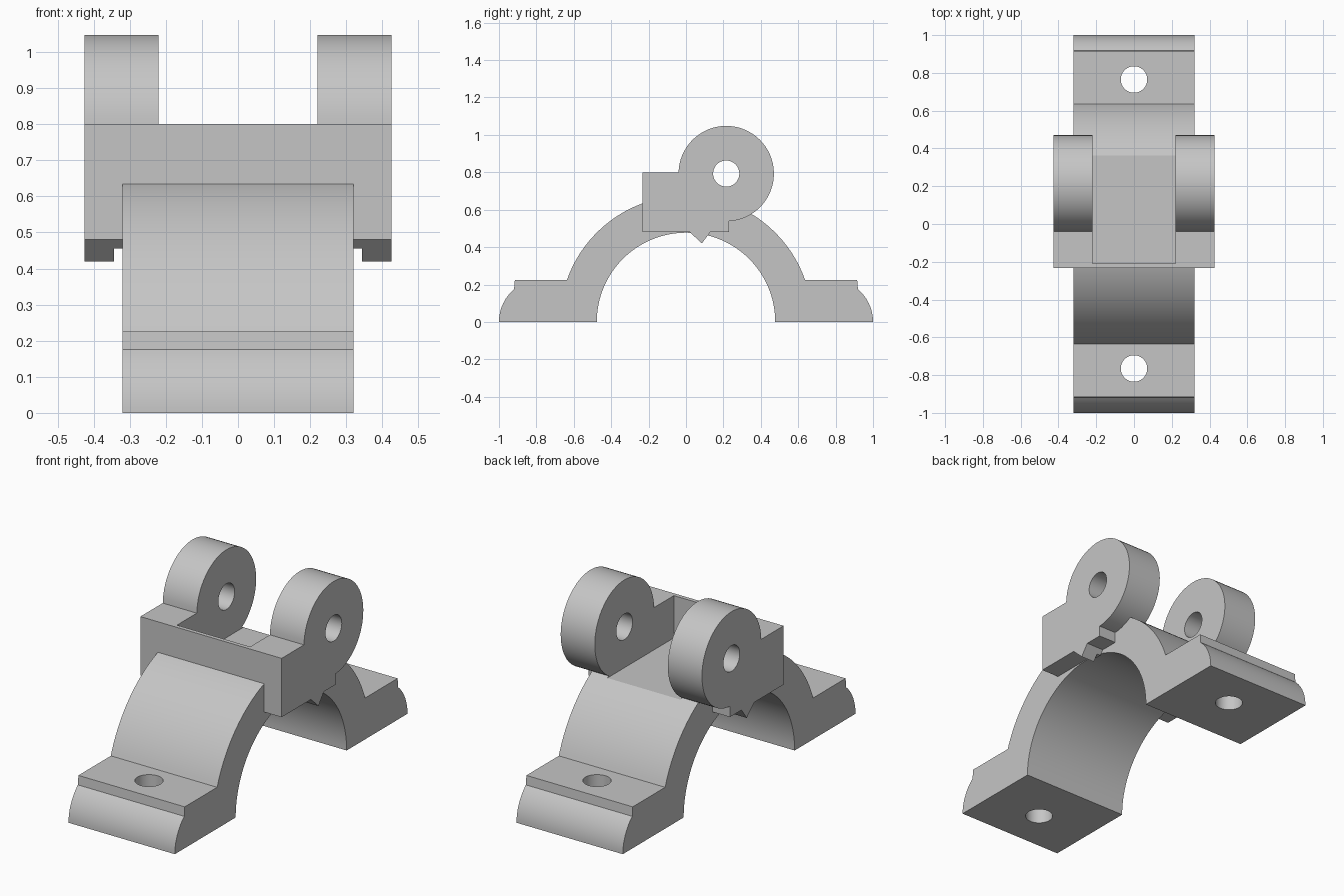
import bpy, bmesh
from math import sin, cos, pi, acos, asin, atan2

if "Cube" in bpy.data.objects:
    bpy.data.objects.remove(bpy.data.objects["Cube"], do_unlink=True)

grey = bpy.data.materials.new("plain grey")
grey.use_nodes = True
COLOUR = (0.56, 0.56, 0.56, 1)
grey.diffuse_color = COLOUR
grey.node_tree.nodes["Principled BSDF"].inputs["Base Color"].default_value = COLOUR


def arc(cy, cz, r, a0, a1, n=48):
    """Points on an arc in the side (y, z) plane."""
    return [(cy + r * cos(a0 + (a1 - a0) * i / n),
             cz + r * sin(a0 + (a1 - a0) * i / n)) for i in range(n + 1)]


def prism(name, profile, x0, x1):
    """Extrude a side profile of (y, z) points across x."""
    bm = bmesh.new()
    face = bm.faces.new([bm.verts.new((x0, y, z)) for y, z in profile])
    new = bmesh.ops.extrude_face_region(bm, geom=[face])["geom"]
    bmesh.ops.translate(bm, vec=(x1 - x0, 0, 0),
                        verts=[v for v in new if isinstance(v, bmesh.types.BMVert)])
    bmesh.ops.recalc_face_normals(bm, faces=bm.faces)
    mesh = bpy.data.meshes.new(name)
    bm.to_mesh(mesh)
    bm.free()
    mesh.materials.append(grey)
    obj = bpy.data.objects.new(name, mesh)
    bpy.context.collection.objects.link(obj)
    return obj


def rect(y0, y1, z0, z1):
    return [(y0, z0), (y1, z0), (y1, z1), (y0, z1)]


def cylinder(name, r, depth, loc, rot=(0, 0, 0)):
    bpy.ops.mesh.primitive_cylinder_add(vertices=48, radius=r, depth=depth,
                                        location=loc, rotation=rot)
    obj = bpy.context.object
    obj.name = name
    obj.data.materials.append(grey)
    return obj


def cut(obj, cutters):
    for c in cutters:
        mod = obj.modifiers.new("cut", "BOOLEAN")
        mod.operation, mod.solver, mod.object = "DIFFERENCE", "EXACT", c
        bpy.context.view_layer.objects.active = obj
        bpy.ops.object.modifier_apply(modifier=mod.name)
        bpy.data.objects.remove(c, do_unlink=True)


def smooth(obj):
    bpy.ops.object.select_all(action="DESELECT")
    obj.select_set(True)
    bpy.context.view_layer.objects.active = obj
    bpy.ops.object.shade_smooth_by_angle(angle=pi / 6)


# Arched strap with a stepped, rounded foot at each end
OUTER, INNER, FOOT, HALF = 0.675, 0.477, 0.225, 0.32
HOLE = 0.07
a = asin(FOOT / OUTER)
toe = arc(0.77, 0, 0.23, 0, atan2(0.17, 0.145), 12) + [(0.915, FOOT)]
profile = toe + arc(0, 0, OUTER, a, pi - a, 64)
profile += [(-y, z) for y, z in reversed(toe)]
profile += arc(0, 0, INNER, pi, 0, 64)
strap = prism("arched_strap", profile, -HALF, HALF)

# Bolt holes and the flat seat between the lugs
WALL_Y, FLOOR, GAP, SIDE = -0.21, 0.57, 0.22, 0.425
cut(strap, [cylinder("bolt_hole", HOLE, 1, (0, s * 0.765, 0)) for s in (-1, 1)]
    + [prism("seat_cut", rect(WALL_Y, 0.5, FLOOR, 1), -GAP, GAP)])
smooth(strap)

# Front wall of the bracket
FRONT, TOP, BASE = -0.232, 0.8, 0.48
prism("front_wall", rect(FRONT, WALL_Y, BASE, TOP), -GAP, GAP)

# Side lugs: a block running into a round, pierced eye, with a small tooth below
CY, CZ, R = 0.215, 0.793, 0.255
start = asin((0.54 - CZ) / R)
start = -pi / 2 + asin((0.23 - CY) / R)
lug = [(FRONT, BASE), (0.23, BASE)] + arc(CY, CZ, R, start, pi - asin((TOP - CZ) / R))
lug.append((FRONT, TOP))
tooth = [(0.02, BASE), (0.085, 0.42), (0.13, BASE)]
stub = [(0.02, BASE), (0.047, 0.455), (0.111, 0.455), (0.13, BASE)]
for s, side in ((1, "left"), (-1, "right")):
    eye = prism(side + "_lug", lug, s * GAP, s * SIDE)
    cut(eye, [cylinder("pin_hole", HOLE, 2, (0, CY, CZ), (0, pi / 2, 0))])
    smooth(eye)
    prism(side + "_tooth", tooth, s * 0.343, s * SIDE)
    prism(side + "_tooth_step", stub, s * HALF, s * 0.343)
